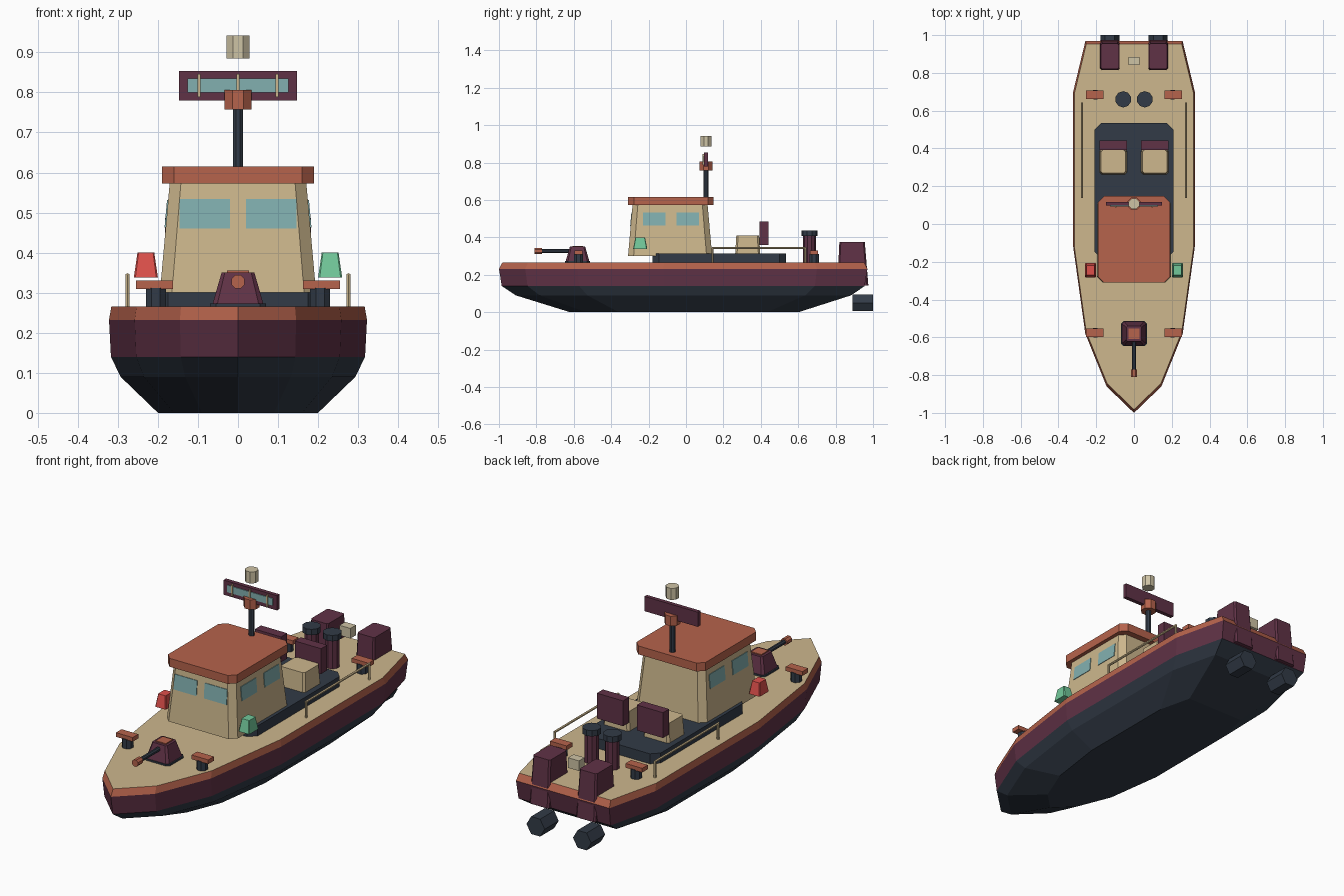
import bpy, bmesh, math

cube = bpy.data.objects.get("Cube")
if cube:
    bpy.data.objects.remove(cube, do_unlink=True)


def material(name, *rgb):
    lin = [((c / 255 + 0.055) / 1.055) ** 2.4 for c in rgb] + [1]
    m = bpy.data.materials.new(name)
    m.use_nodes = True
    m.diffuse_color = lin
    m.node_tree.nodes["Principled BSDF"].inputs["Base Color"].default_value = lin
    return m


TAN = material("tan", 205, 183, 141)
MAROON = material("maroon", 96, 50, 70)
RUST = material("rust", 182, 99, 76)
SLATE = material("slate", 50, 59, 71)
GLASS = material("teal_glass", 130, 176, 176)
RED = material("red_lamp", 222, 80, 75)
GREEN = material("green_lamp", 114, 200, 154)
PALE = material("pale_cream", 206, 195, 165)


# Cross-sections
def rect(cx, cy, hx, hy, c=0):
    if not c:
        return [(cx - hx, cy - hy), (cx + hx, cy - hy), (cx + hx, cy + hy), (cx - hx, cy + hy)]
    a, b = hx - c, hy - c
    pts = [(a, -hy), (hx, -b), (hx, b), (a, hy), (-a, hy), (-hx, b), (-hx, -b), (-a, -hy)]
    return [(cx + x, cy + y) for x, y in pts]


def ngon(cx, cy, r, n=8, turn=0.5):
    angles = [2 * math.pi * (i + turn) / n for i in range(n)]
    return [(cx + r * math.cos(a), cy + r * math.sin(a)) for a in angles]


def loft(name, rings, mats, along_y=False):
    """Skin (height, outline) rings; mats holds one material, or one per band plus the top."""
    mats = mats if isinstance(mats, list) else [mats]
    bm = bmesh.new()
    loops = []
    for h, pts in rings:
        loops.append([bm.verts.new((x, h, y) if along_y else (x, y, h)) for x, y in pts])
    slots = list(dict.fromkeys(mats))
    pick = lambda i: slots.index(mats[min(i, len(mats) - 1)])
    bm.faces.new(loops[0][::-1]).material_index = pick(0)
    bm.faces.new(loops[-1]).material_index = pick(len(loops) - 1)
    n = len(loops[0])
    for k, (lo, hi) in enumerate(zip(loops, loops[1:])):
        for i in range(n):
            j = (i + 1) % n
            bm.faces.new((lo[i], lo[j], hi[j], hi[i])).material_index = pick(k)
    bmesh.ops.recalc_face_normals(bm, faces=bm.faces)
    me = bpy.data.meshes.new(name)
    bm.to_mesh(me)
    bm.free()
    for m in slots:
        me.materials.append(m)
    ob = bpy.data.objects.new(name, me)
    bpy.context.collection.objects.link(ob)
    return ob


def prism(name, z0, z1, outline, mat, along_y=False):
    return loft(name, [(z0, outline), (z1, outline)], mat, along_y)


# Hull: one outline scaled at each level, with the deck as its top face
half = [(0.145, -0.86), (0.258, -0.58), (0.322, -0.12), (0.322, 0.70), (0.257, 0.97)]
outline = [(0, -1)] + half + [(-x, y) for x, y in reversed(half)]
levels = [(0, 0.62), (0.09, 0.91), (0.14, 0.985), (0.232, 1), (0.265, 0.982)]
loft("hull", [(z, [(x * s, y * s) for x, y in outline]) for z, s in levels],
     [SLATE, SLATE, MAROON, RUST, TAN])

# Cockpit floor, cabin and roof
prism("cockpit_floor", 0.26, 0.315, rect(0, 0.177, 0.21, 0.357, 0.035), SLATE)
loft("cabin", [(0.30, rect(0, -0.085, 0.195, 0.225, 0.03)),
               (0.58, rect(0, -0.085, 0.17, 0.20, 0.028))], TAN)
prism("roof", 0.573, 0.615, rect(0, -0.081, 0.19, 0.228, 0.03), RUST)


# Windows: thin plates leaning with the cabin walls
def lean(z):
    return 0.09 * (z - 0.30)


for s, side in ((-1, "right"), (1, "left")):
    loft(f"front_window_{side}",
         [(z, rect(s * 0.083, -0.31 + lean(z), 0.0625, 0.003)) for z in (0.46, 0.534)], GLASS)
    for label, y in (("fore", -0.17), ("aft", 0.01)):
        loft(f"side_window_{label}_{side}",
             [(z, rect(s * (0.195 - lean(z)), y, 0.003, 0.06)) for z in (0.463, 0.532)], GLASS)

# Mast with radar panel and lamp
MY = 0.107
prism("mast", 0.61, 0.80, ngon(0, MY, 0.014), SLATE)
prism("mast_bracket", 0.757, 0.806, ngon(0, MY, 0.037), RUST)
prism("radar_panel", 0.78, 0.853, rect(0, MY, 0.147, 0.010), MAROON)
prism("radar_screen", 0.80, 0.835, rect(0, MY - 0.011, 0.126, 0.003), GLASS)
for i, x in enumerate((-0.097, 0, 0.097)):
    prism(f"radar_bar_{i}", 0.788, 0.846, rect(x, MY - 0.015, 0.004, 0.004), TAN)
prism("mast_lamp", 0.885, 0.942, ngon(0, MY, 0.031), PALE)

# Deck gun
GY = -0.58
prism("gun_base", 0.26, 0.273, rect(0, GY, 0.07, 0.067, 0.015), SLATE)
loft("gun_turret", [(0.27, rect(0, GY, 0.064, 0.064, 0.012)),
                    (0.35, rect(0, GY, 0.041, 0.041, 0.008))], MAROON)
prism("gun_hatch", 0.348, 0.355, rect(0, GY, 0.028, 0.028), RUST)
prism("gun_barrel", -0.80, -0.60, ngon(0, 0.327, 0.011), SLATE, True)
prism("gun_muzzle", -0.81, -0.77, ngon(0, 0.327, 0.018), RUST, True)

# Equipment box on the aft deck
prism("aft_box", 0.325, 0.375, rect(0, 0.863, 0.03, 0.022), PALE)

# Paired fittings
for s, side in ((-1, "right"), (1, "left")):
    # Navigation lamps
    loft(f"nav_lamp_{side}", [(0.338, rect(s * 0.23, -0.245, 0.03, 0.038, 0.004)),
                              (0.40, rect(s * 0.23, -0.245, 0.021, 0.026, 0.003))],
         GREEN if s > 0 else RED)
    # Bollards
    for label, y in (("fore", -0.575), ("aft", 0.685)):
        prism(f"bollard_post_{label}_{side}", 0.26, 0.312, ngon(s * 0.205, y, 0.027), SLATE)
        prism(f"bollard_bar_{label}_{side}", 0.309, 0.33, rect(s * 0.208, y, 0.046, 0.022), RUST)
    # Handrails
    x = s * 0.276
    prism(f"handrail_{side}", 0.138, 0.642, ngon(x, 0.343, 0.006, 6), TAN, True)
    for label, y in (("fore", 0.142), ("aft", 0.638)):
        prism(f"handrail_post_{label}_{side}", 0.26, 0.345, ngon(x, y, 0.006, 6), TAN)
    # Seats
    x = s * 0.11
    loft(f"seat_{side}", [(0.31, rect(x, 0.33, 0.072, 0.067, 0.01)),
                          (0.41, rect(x, 0.33, 0.066, 0.061, 0.01))], TAN)
    prism(f"seat_back_{side}", 0.36, 0.486, rect(x, 0.417, 0.072, 0.024), MAROON)
    # Exhaust stacks
    x = s * 0.057
    prism(f"stack_{side}", 0.26, 0.41, ngon(x, 0.66, 0.034, 10), MAROON)
    prism(f"stack_cap_{side}", 0.407, 0.436, ngon(x, 0.66, 0.043, 10), SLATE)
    # Outboard engines and drives
    x = s * 0.128
    loft(f"engine_{side}", [(0.143, rect(x, 0.892, 0.054, 0.083, 0.008)),
                            (0.375, rect(x, 0.888, 0.048, 0.068, 0.008))], MAROON)
    prism(f"drive_{side}", 0.89, 1.0, ngon(x, 0.05, 0.05, 6, 0), SLATE, True)
